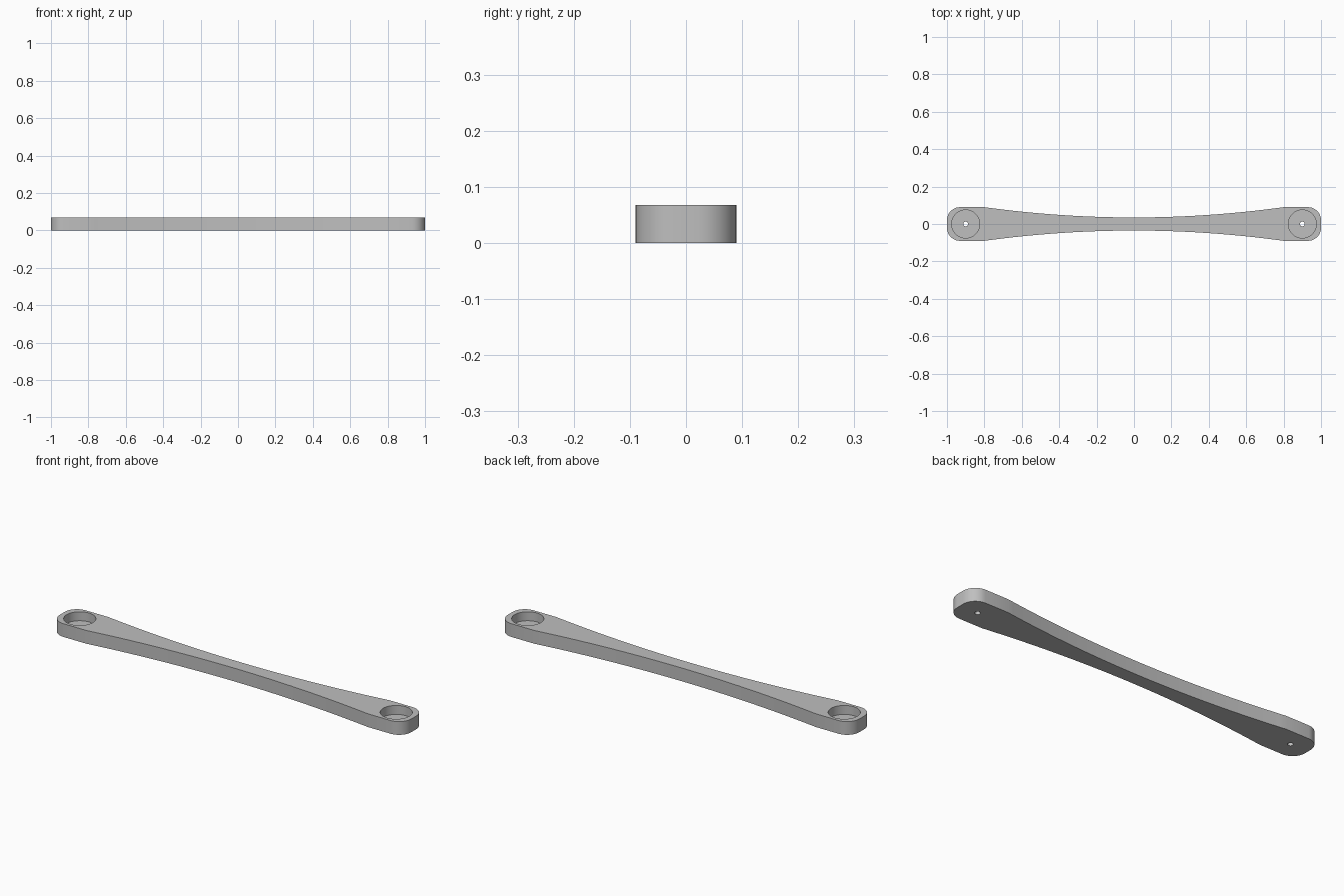
import bpy, bmesh
from math import sin, cos, pi, radians

if "Cube" in bpy.data.objects:
    bpy.data.objects.remove(bpy.data.objects["Cube"], do_unlink=True)

HEIGHT = 0.068
WAIST, END_WIDTH = 0.035, 0.09      # half widths
SHOULDER, CORNER = 0.8, 0.07
PIVOT, POCKET_R, HOLE_R = 0.9, 0.075, 0.013
FLOOR = 0.022

grey = bpy.data.materials.new("grey")
grey.use_nodes = True
colour = (0.52, 0.52, 0.52, 1)
grey.diffuse_color = colour
grey.node_tree.nodes["Principled BSDF"].inputs["Base Color"].default_value = colour


def quarter_outline(steps=24, corner_steps=10):
    """Waist centre to end, with x and y both positive."""
    pts = []
    for i in range(steps + 1):
        t = i / steps
        pts.append((SHOULDER * t, WAIST + (END_WIDTH - WAIST) * t * t))
    for i in range(corner_steps + 1):
        a = pi / 2 * (1 - i / corner_steps)
        pts.append((1 - CORNER + CORNER * cos(a), END_WIDTH - CORNER + CORNER * sin(a)))
    return pts


# Link bar: mirrored outline, extruded upwards
q = quarter_outline()
right = q + [(x, -y) for x, y in reversed(q)]
outline = right + [(-x, y) for x, y in reversed(right[1:-1])]
bm = bmesh.new()
base = bm.faces.new([bm.verts.new((x, y, 0)) for x, y in outline])
top = bmesh.ops.extrude_face_region(bm, geom=[base], use_keep_orig=True)["geom"]
bmesh.ops.translate(bm, vec=(0, 0, HEIGHT),
                    verts=[v for v in top if isinstance(v, bmesh.types.BMVert)])
bmesh.ops.recalc_face_normals(bm, faces=bm.faces)
mesh = bpy.data.meshes.new("link_bar")
bm.to_mesh(mesh)
bm.free()
mesh.materials.append(grey)
bar = bpy.data.objects.new("link_bar", mesh)
bpy.context.collection.objects.link(bar)


def bore(name, x, radius, low, high, sides):
    """Cut a round recess from the bar."""
    bpy.ops.mesh.primitive_cylinder_add(vertices=sides, radius=radius, depth=high - low,
                                        location=(x, 0, (low + high) / 2))
    cutter = bpy.context.object
    cutter.name = name
    cutter.hide_render = True
    cutter.data.materials.append(grey)
    mod = bar.modifiers.new(name, "BOOLEAN")
    mod.operation = "DIFFERENCE"
    mod.solver = "EXACT"
    mod.object = cutter
    bpy.ops.object.select_all(action="DESELECT")
    bar.select_set(True)
    bpy.context.view_layer.objects.active = bar
    bpy.ops.object.modifier_apply(modifier=mod.name)
    bpy.data.objects.remove(cutter, do_unlink=True)


# Pockets and through holes at both ends
for side in (-1, 1):
    bore("pocket_cutter", side * PIVOT, POCKET_R, FLOOR, HEIGHT + 0.1, 48)
    bore("hole_cutter", side * PIVOT, HOLE_R, -0.1, HEIGHT + 0.1, 24)

bpy.ops.object.shade_smooth_by_angle(angle=radians(30))
